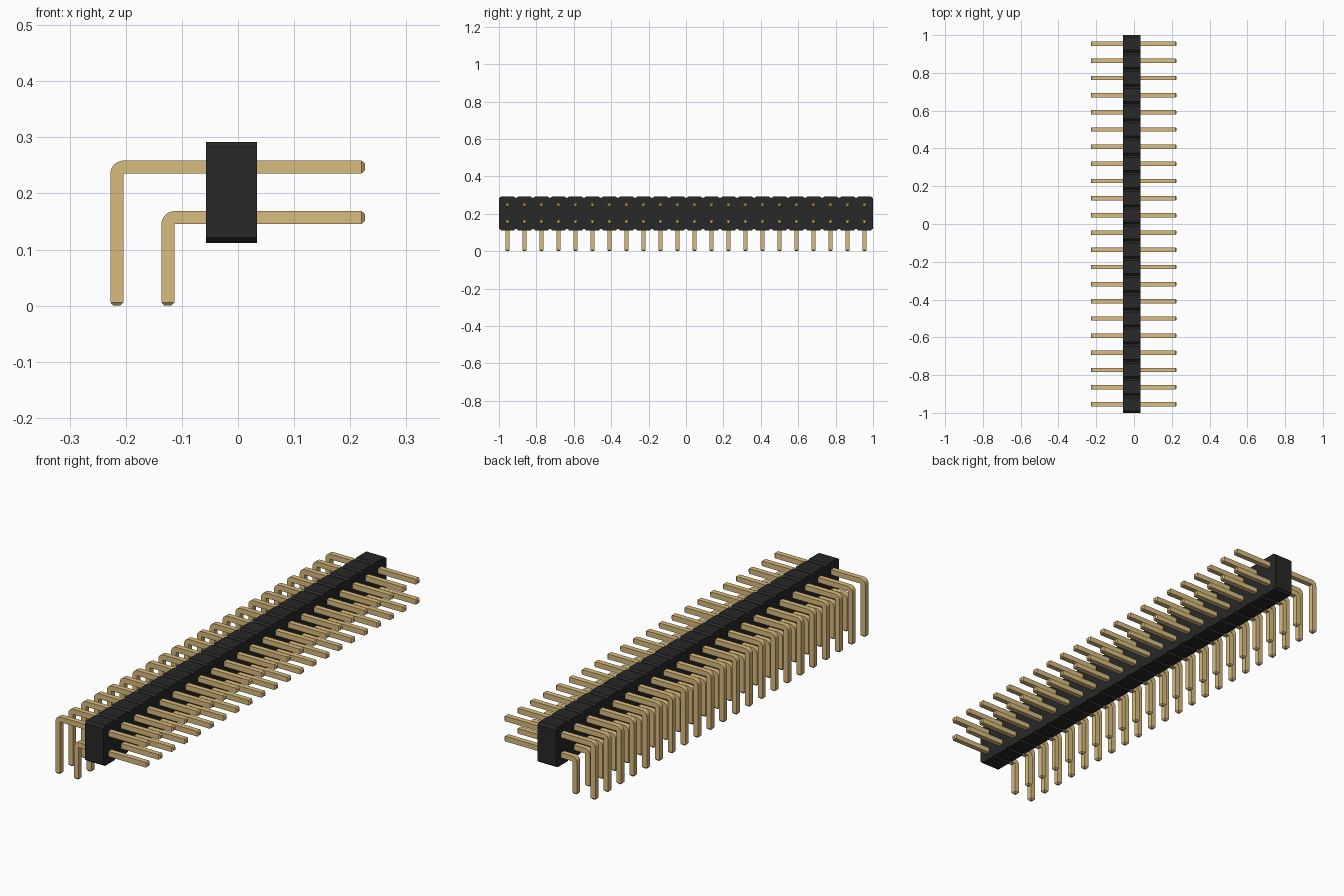
import bpy, bmesh
from math import sin, cos, pi
from mathutils import Vector

cube = bpy.data.objects.get("Cube")
if cube:
    bpy.data.objects.remove(cube, do_unlink=True)

COUNT = 22
PITCH = 2 / COUNT
HALF = 0.0115            # half the pin thickness
TIP = 0.006              # length of the tapered pin tip
X_BACK, X_FRONT = -0.057, 0.034
Z_LOW, Z_HIGH = 0.112, 0.292


def material(name, colour):
    mat = bpy.data.materials.new(name)
    mat.use_nodes = True
    mat.diffuse_color = (*colour, 1)
    mat.node_tree.nodes["Principled BSDF"].inputs["Base Color"].default_value = (*colour, 1)
    return mat


def make_object(name, bm, mat):
    bmesh.ops.recalc_face_normals(bm, faces=bm.faces)
    mesh = bpy.data.meshes.new(name)
    bm.to_mesh(mesh)
    bm.free()
    mesh.materials.append(mat)
    obj = bpy.data.objects.new(name, mesh)
    bpy.context.collection.objects.link(obj)
    return obj


# Housing: one long block with a V notch between neighbouring positions
def housing(mat):
    cut_y, cut_z = 0.011, 0.009
    top, bottom = [], []
    for i in range(COUNT):
        y0 = -1 + i * PITCH
        y1 = y0 + PITCH
        for line, edge, inner in ((top, Z_HIGH, Z_HIGH - cut_z), (bottom, Z_LOW, Z_LOW + cut_z)):
            line += [(y0, inner), (y0 + cut_y, edge), (y1 - cut_y, edge)]
    top.append((1, Z_HIGH - cut_z))
    bottom.append((1, Z_LOW + cut_z))
    bm = bmesh.new()
    outline = [bm.verts.new((X_BACK, y, z)) for y, z in top + bottom[::-1]]
    face = bm.faces.new(outline)
    side = bmesh.ops.extrude_face_region(bm, geom=[face])["geom"]
    moved = [v for v in side if isinstance(v, bmesh.types.BMVert)]
    bmesh.ops.translate(bm, verts=moved, vec=(X_FRONT - X_BACK, 0, 0))
    return make_object("housing", bm, mat)


# Pin row: square wire swept round a tight bend, tapered at both ends
def pin_row(name, leg_x, arm_z, mat):
    inner_r = 0.001
    centre = Vector((leg_x + HALF + inner_r, 0, arm_z - HALF - inner_r))
    mid_r = inner_r + HALF
    end_x = 0.226
    right, up = Vector((1, 0, 0)), Vector((0, 0, 1))
    # each station: middle point, outward direction, size factor
    stations = [(Vector((leg_x, 0, 0)), -right, 0.55), (Vector((leg_x, 0, TIP)), -right, 1)]
    steps = 8
    for k in range(steps + 1):
        a = pi / 2 * k / steps
        out = Vector((-cos(a), 0, sin(a)))
        stations.append((centre + out * mid_r, out, 1))
    stations += [(Vector((end_x - TIP, 0, arm_z)), up, 1), (Vector((end_x, 0, arm_z)), up, 0.55)]

    bm = bmesh.new()
    rings = []
    for mid, out, size in stations:
        o, s = out * HALF * size, Vector((0, HALF * size, 0))
        rings.append([bm.verts.new(mid + p) for p in (o + s, o - s, -o - s, -o + s)])
    for a, b in zip(rings, rings[1:]):
        for j in range(4):
            n = (j + 1) % 4
            bm.faces.new((a[j], a[n], b[n], b[j]))
    bm.faces.new(rings[0])
    bm.faces.new(rings[-1])
    obj = make_object(name, bm, mat)
    obj.location.y = -1 + PITCH / 2
    array = obj.modifiers.new("Row", 'ARRAY')
    array.count = COUNT
    array.use_relative_offset = False
    array.use_constant_offset = True
    array.constant_offset_displace = (0, PITCH, 0)
    bpy.ops.object.select_all(action='DESELECT')
    obj.select_set(True)
    bpy.context.view_layer.objects.active = obj
    bpy.ops.object.shade_smooth_by_angle(angle=pi / 9)


black = material("black plastic", (0.021, 0.021, 0.021))
gold = material("gold metal", (0.70, 0.50, 0.21))
housing(black)
pin_row("upper_pins", -0.216, 0.247, gold)
pin_row("lower_pins", -0.125, 0.157, gold)
